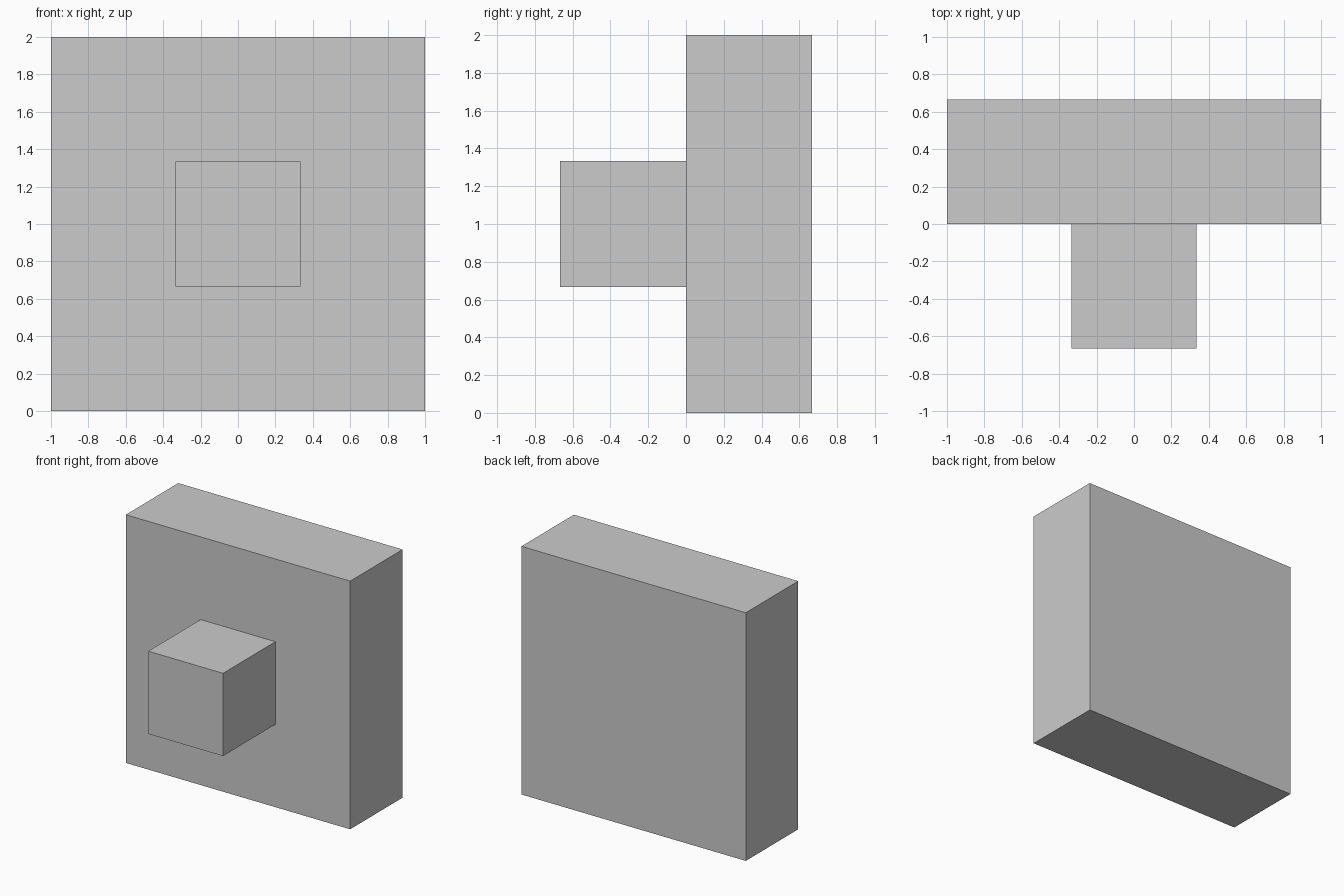
import bpy
import bmesh
from mathutils import Matrix, Vector

if "Cube" in bpy.data.objects:
    bpy.data.objects.remove(bpy.data.objects["Cube"])

UNIT = 2 / 3  # the whole model sits on a three-unit grid

# Upright square slab, occupying the back half
bm = bmesh.new()
bmesh.ops.create_cube(
    bm, size=1,
    matrix=Matrix.Translation((0, UNIT / 2, 1)) @ Matrix.Diagonal((2, UNIT, 2, 1)))

# Cube-shaped peg, inset and extruded from the middle of the front face
bm.normal_update()
front = min(bm.faces, key=lambda f: f.calc_center_median().y)
bmesh.ops.inset_region(bm, faces=[front], thickness=UNIT, use_even_offset=True)
peg = bmesh.ops.extrude_discrete_faces(bm, faces=[front])["faces"][0]
bmesh.ops.translate(bm, verts=peg.verts, vec=Vector((0, -UNIT, 0)))
bmesh.ops.recalc_face_normals(bm, faces=bm.faces)

mesh = bpy.data.meshes.new("slab_with_peg")
bm.to_mesh(mesh)
bm.free()
bpy.context.collection.objects.link(bpy.data.objects.new("slab_with_peg", mesh))
